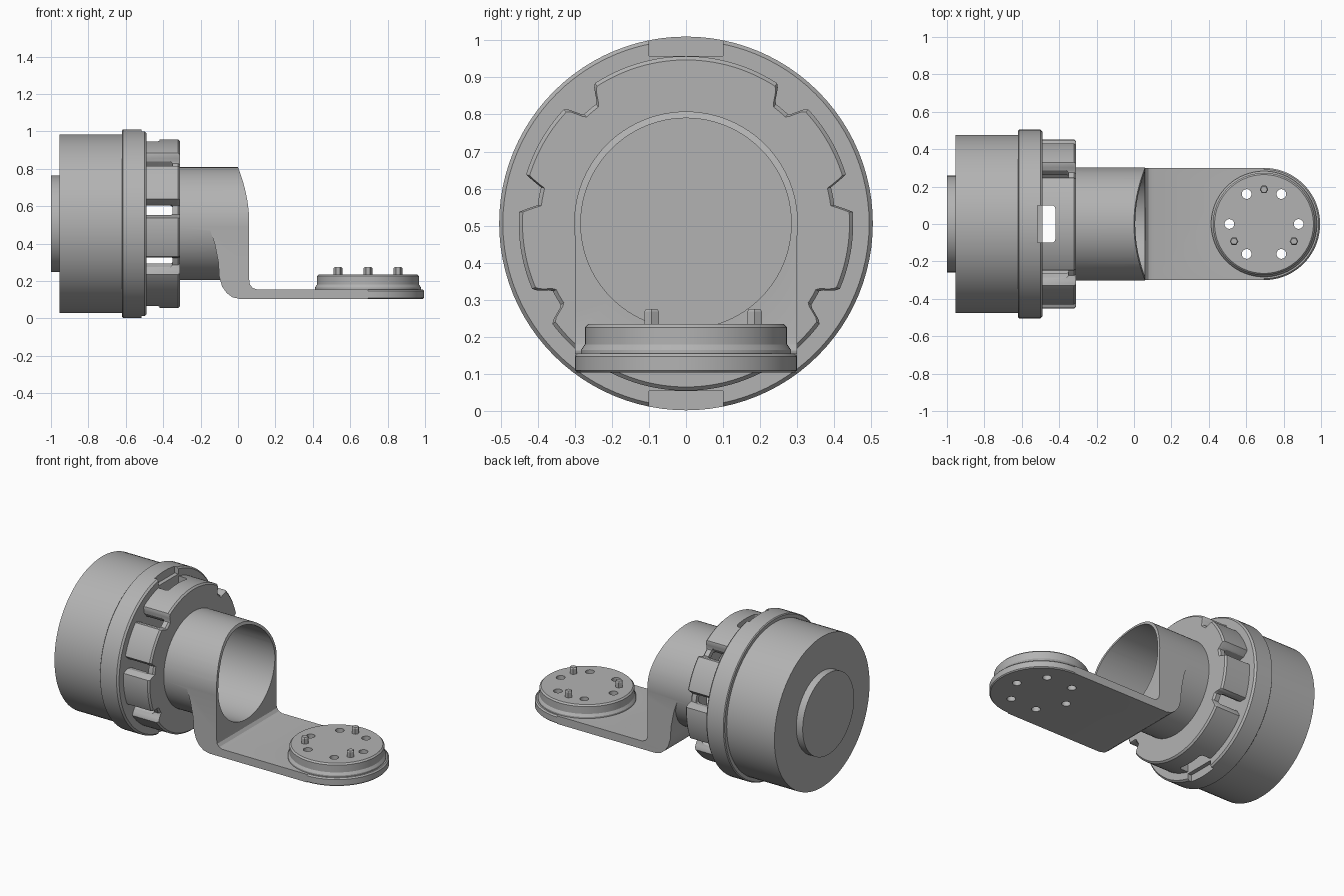
import bpy, bmesh
from math import sin, cos, pi, radians
from mathutils import Vector, Matrix

if "Cube" in bpy.data.objects:
    bpy.data.objects.remove(bpy.data.objects["Cube"])

AXIS_Z = 0.506
PAD_X = 0.695
grey = bpy.data.materials.new("machined_grey")
grey.use_nodes = True
grey.diffuse_color = (0.45, 0.45, 0.45, 1)
grey.node_tree.nodes["Principled BSDF"].inputs["Base Color"].default_value = grey.diffuse_color


def make(name, bm):
    bmesh.ops.recalc_face_normals(bm, faces=bm.faces)
    mesh = bpy.data.meshes.new(name)
    bm.to_mesh(mesh)
    bm.free()
    mesh.materials.append(grey)
    ob = bpy.data.objects.new(name, mesh)
    bpy.context.collection.objects.link(ob)
    return ob


def lathe(name, profile, horizontal=True, centre=(0, 0), n=96):
    """Solid of revolution from (position, radius) pairs, about x or z."""
    bm = bmesh.new()
    rings = []
    for t, r in profile:
        ring = []
        for i in range(n):
            u, v = r * cos(2 * pi * i / n), r * sin(2 * pi * i / n)
            co = (t, u, AXIS_Z + v) if horizontal else (centre[0] + u, centre[1] + v, t)
            ring.append(bm.verts.new(co))
        rings.append(ring)
    for a, b in zip(rings, rings[1:]):
        for i in range(n):
            j = (i + 1) % n
            bm.faces.new((a[i], a[j], b[j], b[i]))
    bm.faces.new(rings[0])
    bm.faces.new(rings[-1])
    return make(name, bm)


def prism(name, points, sweep):
    bm = bmesh.new()
    face = bm.faces.new([bm.verts.new(p) for p in points])
    out = bmesh.ops.extrude_face_region(bm, geom=[face])
    moved = [g for g in out["geom"] if isinstance(g, bmesh.types.BMVert)]
    bmesh.ops.translate(bm, verts=moved, vec=Vector(sweep))
    return make(name, bm)


def block(name, lo, hi, bevel=0.0, turn=0.0):
    """Box around the main axis, rotated about it, with rounded edges."""
    bm = bmesh.new()
    lo, hi = Vector(lo), Vector(hi)
    place = Matrix.Translation((0, 0, AXIS_Z)) @ Matrix.Rotation(turn, 4, 'X')
    size = Matrix.Diagonal((*(hi - lo), 1))
    bmesh.ops.create_cube(bm, size=1, matrix=place @ Matrix.Translation((lo + hi) / 2) @ size)
    if bevel:
        bmesh.ops.bevel(bm, geom=bm.edges[:], offset=bevel, segments=3, affect='EDGES', profile=0.5)
    return make(name, bm)


def combine(ob, tool, operation='DIFFERENCE'):
    mod = ob.modifiers.new("cut", 'BOOLEAN')
    mod.operation, mod.object, mod.solver = operation, tool, 'EXACT'
    bpy.context.view_layer.update()
    result = bpy.data.meshes.new_from_object(ob.evaluated_get(bpy.context.evaluated_depsgraph_get()))
    ob.modifiers.clear()
    ob.data = result
    bpy.data.objects.remove(tool)


# Housing with its rear boss and wide front flange
rear_boss = lathe("rear_boss", [(-1.0, 0.258), (-0.95, 0.258)])
housing = lathe("housing", [(-0.955, 0.477), (-0.6, 0.477)])
flange = lathe("flange", [(-0.62, 0.498), (-0.615, 0.504), (-0.5, 0.504), (-0.489, 0.494)])
for side in (1, -1):
    low, high = sorted((side * 0.452, side * 0.55))
    combine(flange, block("pocket", (-0.515, -0.1, low), (-0.45, 0.1, high)))

# Notched coupling ring, hollow behind its front plate
NOTCHES = (50, 10.5, -30, 130, 169.5, 210)


def ring_radius(deg):
    gap = min(abs((deg - a + 180) % 360 - 180) for a in NOTCHES)
    return 0.403 + 0.048 * min(1, max(0, (gap - 3.5) / 3))


def ring_outline(x, shrink):
    return [(x, (ring_radius(a) - shrink) * cos(radians(a)),
             AXIS_Z + (ring_radius(a) - shrink) * sin(radians(a))) for a in range(0, 360, 1)]


bm = bmesh.new()
loops = [[bm.verts.new(p) for p in ring_outline(x, s)]
         for x, s in ((-0.492, 0), (-0.32, 0), (-0.31, 0.01))]
for a, b in zip(loops, loops[1:]):
    for i in range(len(a)):
        j = (i + 1) % len(a)
        bm.faces.new((a[i], a[j], b[j], b[i]))
bm.faces.new(loops[0])
bm.faces.new(loops[-1])
coupling_ring = make("coupling_ring", bm)
combine(coupling_ring, lathe("hollow", [(-0.55, 0.375), (-0.345, 0.375)]))
combine(coupling_ring, lathe("ring_bore", [(-0.6, 0.284), (-0.2, 0.284)]))
combine(coupling_ring, block("window", (-0.55, -0.1, -0.6), (-0.42, 0.1, 0.6), 0.02))
for a in NOTCHES:
    combine(coupling_ring, block("slot", (-0.55, 0.33, -0.029), (-0.35, 0.55, 0.029), 0.012, radians(a)))

# Tube merged with the upright of the bracket
tube = lathe("tube_bracket", [(-0.33, 0.302), (0.1, 0.302)])
side = [(-0.16, 0.506), (-0.125, 0.4), (-0.105, 0.3), (-0.1, 0.22), (-0.085, 0.17), (-0.06, 0.135),
        (-0.03, 0.113), (0.01, 0.104), (PAD_X, 0.104), (PAD_X, 0.155), (0.1, 0.155),
        (0.078, 0.163), (0.064, 0.18), (0.06, 0.205), (0.06, 0.506)]
combine(tube, prism("upright", [(x, -0.3, z) for x, z in side], (0, 0.6, 0)), 'UNION')
# Curved mouth of the tube
mouth = [(0.06 - 0.062 * (i / 10) ** 2, 0.506 + 0.0306 * i) for i in range(11)]
mouth += [(-0.004, 0.9), (0.3, 0.9), (0.3, 0.18), (0.064, 0.18), (0.06, 0.205)]
combine(tube, prism("mouth_cut", [(x, -0.5, z) for x, z in mouth], (0, 1, 0)))
combine(tube, lathe("tube_bore", [(-0.6, 0.284), (0.5, 0.284)]))

# Rounded arm end and stepped round pad
combine(tube, lathe("arm_end", [(0.104, 0.294), (0.11, 0.3), (0.147, 0.3), (0.155, 0.292)],
                    False, (PAD_X, 0)), 'UNION')
pad = lathe("pad", [(0.15, 0.283), (0.165, 0.283), (0.18, 0.273), (0.226, 0.273), (0.235, 0.264)],
            False, (PAD_X, 0))

# Six through holes and three hexagonal pins
for i in range(6):
    a = i * pi / 3
    spot = (PAD_X + 0.185 * cos(a), 0.185 * sin(a))
    for part in (tube, pad):
        combine(part, lathe("hole", [(0, 0.026), (0.4, 0.026)], False, spot, 24))
for i in range(3):
    a = pi / 2 + i * 2 * pi / 3
    spot = (PAD_X + 0.185 * cos(a), 0.185 * sin(a))
    lathe(f"pin_{i + 1}", [(0.22, 0.023), (0.268, 0.023), (0.275, 0.018)], False, spot, 6)

# Smooth curved walls, sharp edges kept
for ob in bpy.context.scene.objects:
    smooth = ob.type == 'MESH' and not ob.name.startswith("pin")
    ob.select_set(smooth)
    if smooth:
        bpy.context.view_layer.objects.active = ob
bpy.ops.object.shade_smooth_by_angle(angle=radians(25))
